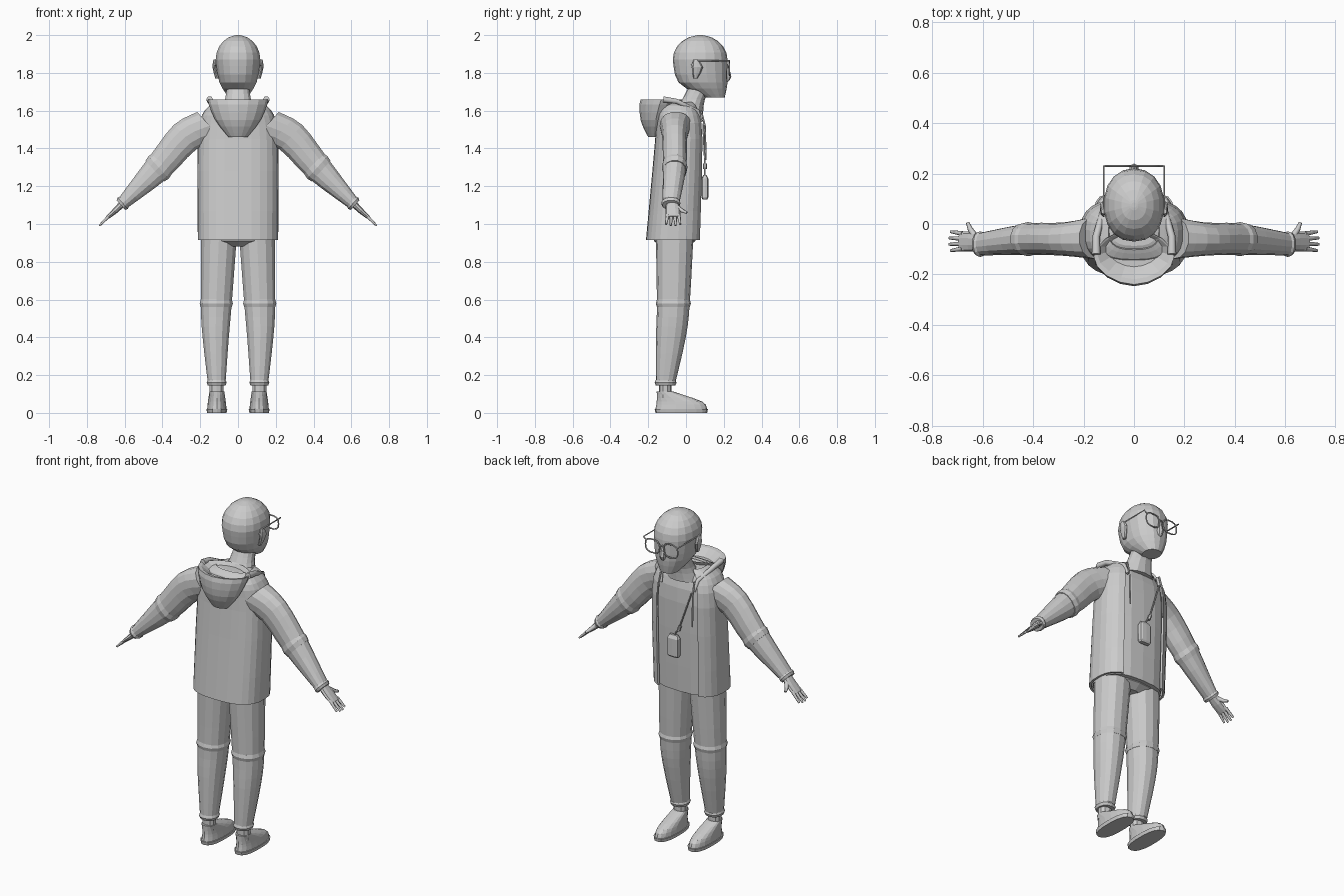
import bpy, bmesh
from math import sin, cos, pi, radians, copysign
from mathutils import Vector

cube = bpy.data.objects.get("Cube")
if cube:
    bpy.data.objects.remove(cube, do_unlink=True)

COLOUR = (0.6, 0.6, 0.6, 1)
grey = bpy.data.materials.new("plain grey")
grey.use_nodes = True
grey.diffuse_color = COLOUR
grey.node_tree.nodes["Principled BSDF"].inputs["Base Color"].default_value = COLOUR


def finish(name, data, mirror):
    ob = bpy.data.objects.new(name, data)
    bpy.context.collection.objects.link(ob)
    data.materials.append(grey)
    if mirror:
        ob.modifiers.new("mirror", 'MIRROR')
    return ob


def rounded(angle, power):
    """Point on a unit superellipse."""
    c, s = cos(angle), sin(angle)
    bend = 2 / power
    return copysign(abs(c) ** bend, c), copysign(abs(s) ** bend, s)


def smooth(keys, steps=3):
    """Flowing run of rings through a few key rings."""
    keys = [Vector(k) for k in keys]
    padded = [keys[0], *keys, keys[-1]]
    rings = []
    for before, start, end, after in zip(padded, padded[1:], padded[2:], padded[3:]):
        for i in range(steps):
            t = i / steps
            ease = t * t * (3 - 2 * t)
            leave = (end - before) / 2 * t * (1 - t) ** 2
            arrive = (after - start) / 2 * t * t * (1 - t)
            rings.append(start.lerp(end, ease) + leave - arrive)
    return rings + [keys[-1]]


def swell(ring, amount):
    """Copy of a ring, wider and deeper by the amount."""
    x, y, z, width, depth = ring
    return Vector((x, y, z, width + amount, depth + amount))


def loft(name, rings, sides=14, power=2.2, tilt=0, gap=0, mirror=False):
    """Skin over rings (x, y, z, half width, half depth); gap leaves the +y side open."""
    bm = bmesh.new()
    tilt, gap = radians(tilt), radians(gap)
    count = sides + 1 if gap else sides
    rows = []
    for x, y, z, width, depth in rings:
        row = []
        for i in range(count):
            u, v = rounded(pi / 2 + gap + (pi - gap) * 2 * i / sides, power)
            u, v = u * width, v * depth
            row.append(bm.verts.new((x + u * cos(tilt), y + v, z + u * sin(tilt))))
        rows.append(row)
    for low, high in zip(rows, rows[1:]):
        for i in range(sides):
            j = (i + 1) % count
            bm.faces.new((low[i], low[j], high[j], high[i]))
    if not gap:
        bm.faces.new(rows[0])
        bm.faces.new(rows[-1])
    bmesh.ops.recalc_face_normals(bm, faces=bm.faces)
    mesh = bpy.data.meshes.new(name)
    bm.to_mesh(mesh)
    bm.free()
    return finish(name, mesh, mirror)


def pleat(name, ring, along, tilt=0):
    """Raised fold of cloth around a limb."""
    along = Vector((*along, 0, 0))
    loft(name, [ring - along, swell(ring, .006), ring + along], tilt=tilt, mirror=True)


def tube(name, points, radius, mirror=False, closed=False, taper=1.0):
    """Rod along a path, narrowing to taper at its end."""
    curve = bpy.data.curves.new(name, 'CURVE')
    curve.dimensions = '3D'
    curve.bevel_depth = radius
    curve.bevel_resolution = 1
    curve.use_fill_caps = True
    spline = curve.splines.new('POLY')
    last = len(points) - 1
    spline.points.add(last)
    for i, (point, place) in enumerate(zip(spline.points, points)):
        point.co = (*place, 1)
        point.radius = 1 + (taper - 1) * i / last
    spline.use_cyclic_u = closed
    return finish(name, curve, mirror)


# Head: jaw rings rising into a dome
chin, jaw, temple = (0, .15, 1.67, .05, .055), (0, .09, 1.75, .1, .13), (0, .075, 1.87, .12, .145)
head = smooth([chin, jaw, temple])
for i in range(1, 6):
    rise = i * pi / 11
    head.append((0, .075, 1.87 + .13 * sin(rise), .12 * cos(rise), .145 * cos(rise)))
head.append((0, .075, 2, .01, .01))
loft("head", head, sides=18)
loft("neck", smooth([(0, .01, 1.58, .1, .08), (0, .04, 1.66, .07, .06), (0, .08, 1.74, .06, .06)]))

# Face
loft("nose", smooth([(0, .21, 1.75, .01, .01), (0, .215, 1.78, .02, .025),
                     (0, .21, 1.85, .01, .01)], steps=2), sides=8)
loft("ears", smooth([(.11, .05, 1.77, .01, .01), (.125, .06, 1.83, .01, .03),
                     (.12, .05, 1.87, .01, .01)], steps=2), sides=8, mirror=True)
for i in range(-3, 4):
    x, back = i * .024, abs(i) * .01
    tube("fringe_tuft", [(x, .19 - back, 1.92), (x, .21 - back, 1.9), (x + .01, .215 - back, 1.87)],
         .012, taper=.1)

# Glasses
rim = []
for i in range(14):
    u, v = rounded(i * pi / 7, 2.7)
    rim.append((.06 + u * .047, .23, 1.825 + v * .04))
tube("glasses_rims", rim, .004, mirror=True, closed=True)
tube("glasses_bridge", [(-.013, .23, 1.84), (.013, .23, 1.84)], .004)
tube("glasses_temples", [(.1, .23, 1.85), (.12, .23, 1.865), (.12, .05, 1.865), (.12, .03, 1.84)],
     .004, mirror=True)

# Shirt inside an open jacket of the same body shape
hem, chest = (0, -.06, .915, .207, .146), (0, -.03, 1.45, .207, .127)
shoulders, collar = (0, -.04, 1.6, .17, .11), (0, -.03, 1.64, .1, .07)
body = smooth([hem, chest, shoulders, collar])
loft("shirt", [swell(ring, -.013) for ring in body], sides=20, power=2.7)
jacket = loft("jacket", body, sides=22, power=2.7, gap=33)
shell = jacket.modifiers.new("thickness", 'SOLIDIFY')
shell.thickness = .012
shell.offset = 0

# Hood hanging behind the neck, collar running down to the chest
loft("hood", smooth([(0, -.17, 1.46, .05, .03), (0, -.16, 1.55, .12, .08),
                     (0, -.13, 1.66, .16, .11), (0, -.11, 1.62, .1, .06)]), sides=16, power=1.8)
tube("hood_collar", [(.15, -.12, 1.66), (.15, -.05, 1.65), (.12, .06, 1.6), (.11, .08, 1.54)],
     .018, mirror=True, taper=.5)
tube("drawstrings", [(.11, .08, 1.6), (.115, .1, 1.52), (.115, .105, 1.34)], .005, mirror=True)

# Pouch on a strap
pouch = Vector((.01, .1, 1.19, .037, .018))
half = Vector((0, 0, .05, 0, 0))
loft("pouch", [swell(pouch - half * 1.2, -.006), pouch - half, pouch + half,
               swell(pouch + half * 1.4, -.01)], sides=12, power=4)
tube("pouch_strap", [(.01, .1, 1.25), (-.03, .1, 1.32), (-.1, .09, 1.53)], .004)
loft("strap_clip", [(-.02, .1, 1.29, .01, .01), (-.03, .1, 1.32, .01, .01)], sides=6)

# Sleeves
sleeve = smooth([(.15, -.055, 1.52, .1, .085), (.28, -.06, 1.46, .09, .066),
                 (.42, -.06, 1.3, .076, .062), (.61, -.08, 1.11, .035, .045)])
slope = 48
loft("sleeves", sleeve, tilt=slope, mirror=True)
pleat("elbow_folds", sleeve[-4], (.02, 0, -.02), slope)
pleat("sleeve_cuffs", sleeve[-1], (.01, 0, -.01), slope)

# Hands
loft("palms", smooth([(.6, -.075, 1.12, .02, .03), (.65, -.07, 1.07, .016, .04),
                      (.69, -.07, 1.035, .01, .038)], steps=2), sides=10, tilt=45, mirror=True)
for i in range(4):
    spread = i - 1.5
    base = Vector((.68, spread * .02 - .068, 1.045))
    reach = .056 - abs(spread) * .006
    tip = base + Vector((reach, spread * .005, -reach))
    tube("finger", [base, base.lerp(tip, .6), tip], .0095, mirror=True, taper=.6)
tube("thumbs", [(.63, -.05, 1.09), (.65, -.02, 1.07), (.66, .005, 1.06)],
     .014, mirror=True, taper=.5)

# Trousers
leg = smooth([(.1, -.06, .95, .097, .1), (.115, -.067, .58, .084, .087),
              (.118, -.08, .4, .071, .079), (.113, -.108, .16, .048, .052)])
loft("trouser_legs", leg, mirror=True)
pleat("knee_folds", leg[3], (0, 0, .02))
pleat("trouser_cuffs", leg[-1], (0, 0, .015))
loft("trouser_seat", [(0, -.06, .88, .05, .07), (0, -.06, .91, .15, .11),
                      (0, -.06, .98, .18, .12)], power=2.5)

# Ankles and shoes
ankle = Vector((.113, -.11, .08, .039, .034))
loft("ankles", [ankle, ankle + half * 2], sides=10, mirror=True)
sole = Vector((.112, -.025, 0, .052, .137))
welt = sole + half * .4
loft("shoe_soles", [sole, swell(welt, .004)], sides=18, power=2.5, mirror=True)
loft("shoe_uppers", smooth([welt, (.112, -.035, .06, .048, .12), (.112, -.11, .112, .04, .045)]),
     sides=18, mirror=True)
for i in range(3):
    y, z = i * .03 - .045, .1 - i * .011
    tube("shoe_lace", [(.08, y, z - .016), (.112, y, z), (.144, y, z - .016)], .004, mirror=True)
